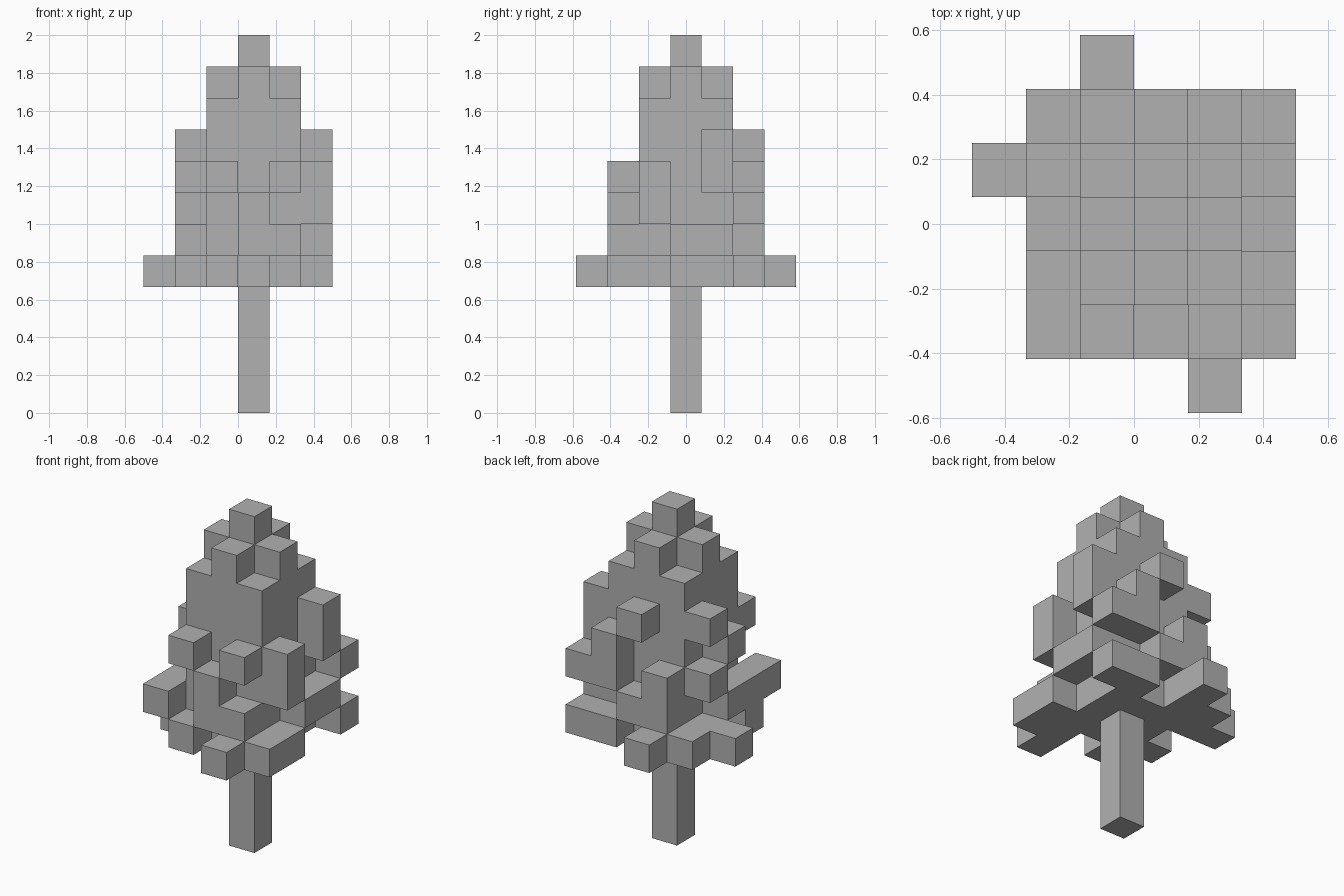
import bpy, bmesh, math
from mathutils import Vector

if "Cube" in bpy.data.objects:
    bpy.data.objects.remove(bpy.data.objects["Cube"], do_unlink=True)

S = 1 / 6                 # edge of one block
NX, NY = 6, 7             # plan grid
TRUNK_BLOCKS = 4

grey = bpy.data.materials.new("plain_grey")
grey.use_nodes = True
colour = (0.44, 0.44, 0.44, 1)
grey.diffuse_color = colour
grey.node_tree.nodes["Principled BSDF"].inputs["Base Color"].default_value = colour

# Foliage plans from the lowest layer up; rows run from back to front
EMPTY = "......"
LAYERS = [
    ["..#...", ".##.##", "#####.", "..###.", ".#####", "..#.##", "....#."],
    [EMPTY, "..##..", "..####", ".#####", ".####.", ".#.##.", EMPTY],
    [EMPTY, "..#.##", ".####.", "..###.", "..####", "...#..", EMPTY],
    [EMPTY, "....#.", "..####", ".####.", "..####", "..#.#.", EMPTY],
    [EMPTY, "...#..", ".#####", "..###.", "..###.", EMPTY, EMPTY],
    [EMPTY, EMPTY, "..###.", "..###.", "..###.", EMPTY, EMPTY],
    [EMPTY, EMPTY, "...#..", "..###.", "...#..", EMPTY, EMPTY],
    [EMPTY, EMPTY, EMPTY, "...#..", EMPTY, EMPTY, EMPTY],
]


def block_object(name, cells):
    """Skin a set of grid cells with only their exposed sides."""
    bm = bmesh.new()
    for cell in cells:
        centre = Vector(cell) + Vector((0.5, 0.5, 0.5))
        for axis in range(3):
            for sign in (-1, 1):
                n = Vector((0, 0, 0))
                n[axis] = sign
                if tuple(int(c + d) for c, d in zip(cell, n)) in cells:
                    continue
                u = Vector((0, 0, 0))
                u[(axis + 1) % 3] = 0.5
                v = n.cross(u)
                mid = centre + n * 0.5
                corners = (mid - u - v, mid + u - v, mid + u + v, mid - u + v)
                bm.faces.new([bm.verts.new(((p.x - NX / 2) * S,
                                            (p.y - NY / 2) * S,
                                            p.z * S)) for p in corners])
    # Join the sides and merge coplanar squares into large flat faces
    bmesh.ops.remove_doubles(bm, verts=bm.verts, dist=S / 100)
    bmesh.ops.dissolve_limit(bm, angle_limit=math.radians(1),
                             verts=bm.verts, edges=bm.edges)
    mesh = bpy.data.meshes.new(name)
    bm.to_mesh(mesh)
    bm.free()
    mesh.materials.append(grey)
    obj = bpy.data.objects.new(name, mesh)
    bpy.context.collection.objects.link(obj)
    return obj


# Trunk: a single square post
block_object("trunk", {(3, 3, k) for k in range(TRUNK_BLOCKS)})

# Foliage: stacked, irregular block layers narrowing to the tip
block_object("foliage", {
    (i, NY - 1 - row, TRUNK_BLOCKS + level)
    for level, plan in enumerate(LAYERS)
    for row, line in enumerate(plan)
    for i, mark in enumerate(line) if mark == "#"})
